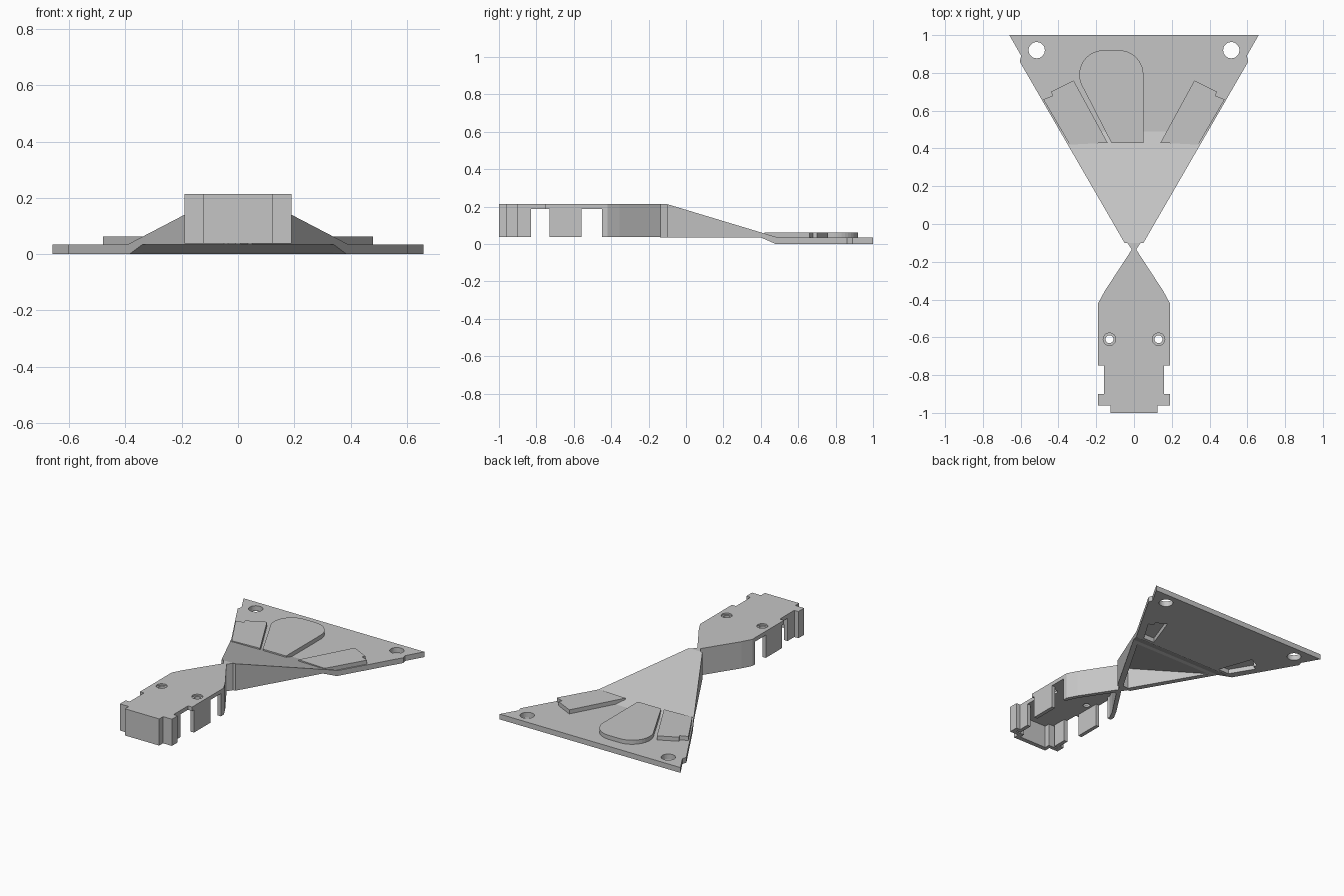
import bpy, bmesh, math
from mathutils import Vector

old = bpy.data.objects.get("Cube")
if old:
    bpy.data.objects.remove(old)

grey = bpy.data.materials.new("plain grey")
grey.use_nodes = True
colour = (0.56, 0.56, 0.56, 1)
grey.diffuse_color = colour
grey.node_tree.nodes["Principled BSDF"].inputs["Base Color"].default_value = colour


def prism(name, points, low, high, axis="z"):
    """Extrude a plan (x, y) outline along z, or a side (y, z) outline along x."""
    place = (lambda a, b, d: (a, b, d)) if axis == "z" else (lambda a, b, d: (d, a, b))
    bm = bmesh.new()
    base = bm.faces.new([bm.verts.new(place(a, b, low)) for a, b in points])
    grown = bmesh.ops.extrude_face_region(bm, geom=[base])["geom"]
    shift = Vector(place(0, 0, high - low))
    bmesh.ops.translate(bm, vec=shift, verts=[g for g in grown if isinstance(g, bmesh.types.BMVert)])
    bmesh.ops.recalc_face_normals(bm, faces=bm.faces)
    mesh = bpy.data.meshes.new(name)
    bm.to_mesh(mesh)
    bm.free()
    mesh.materials.append(grey)
    ob = bpy.data.objects.new(name, mesh)
    bpy.context.collection.objects.link(ob)
    return ob


def combine(ob, tool, operation="DIFFERENCE"):
    """Apply a boolean and discard the tool."""
    tool.hide_render = True
    mod = ob.modifiers.new("cut", "BOOLEAN")
    mod.operation, mod.object, mod.solver = operation, tool, "EXACT"
    bpy.context.view_layer.update()
    graph = bpy.context.evaluated_depsgraph_get()
    result = bpy.data.meshes.new_from_object(ob.evaluated_get(graph))
    ob.modifiers.clear()
    ob.data = result
    bpy.data.objects.remove(tool)


def both_sides(half):
    return half + [(-x, y) for x, y in reversed(half)]


def arc(cx, cy, r, start, end, steps):
    turns = [math.radians(start + (end - start) * i / steps) for i in range(steps + 1)]
    return [(cx + r * math.cos(t), cy + r * math.sin(t)) for t in turns]


def drill(ob, x, y, r, low, high):
    combine(ob, prism("drill", arc(x, y, r, 0, 348.75, 31), low, high))


# Triangular fan: plan outline trimmed by the side profile
fan = prism("fan_plate", both_sides([
    (0.008, -0.14), (0.035, -0.1), (0.05, -0.1), (0.605, 0.86), (0.597, 0.89), (0.66, 1)]),
    -0.05, 0.3)
combine(fan, prism("fan_profile", [
    (-0.2, 0.035), (0.4, 0.035), (0.48, 0), (1.1, 0), (1.1, 0.035),
    (0.49, 0.035), (-0.1, 0.213), (-0.2, 0.213)], -1, 1, "x"), "INTERSECT")

# Hollow beneath the slope, leaving thin side walls
hollow = prism("fan_hollow", both_sides([(0.02, -0.08), (0.37, 0.52)]), -0.1, 0.3)
combine(hollow, prism("hollow_profile", [
    (-0.09, -0.05), (0.48, -0.05), (0.48, 0.002), (-0.09, 0.178)], -1, 1, "x"), "INTERSECT")
combine(fan, hollow)

# Raised side ribs with shallow pockets beneath, and corner holes
rib = [(0.14, 0.43), (0.32, 0.76), (0.44, 0.7), (0.43, 0.68), (0.48, 0.66), (0.34, 0.42)]
pocket = [(0.26, 0.5), (0.34, 0.725), (0.41, 0.69), (0.4, 0.67), (0.43, 0.65), (0.34, 0.5)]
for side, label in ((1, "left"), (-1, "right")):
    prism(label + "_rib", [(side * x, y) for x, y in rib], 0.034, 0.062)
    combine(fan, prism("pocket", [(side * x, y) for x, y in pocket], -0.05, 0.03))
    drill(fan, side * 0.515, 0.92, 0.043, -0.1, 0.1)

# Plain raised pad with a rounded end
pad = [(-0.12, 0.43), (0.05, 0.43)]
pad += arc(-0.08, 0.79, 0.13, 0, 90, 10) + arc(-0.16, 0.79, 0.13, 90, 215, 14)
prism("rounded_pad", pad, 0.034, 0.062)

# Front housing: an open-bottomed shell
housing = prism("front_housing", both_sides([
    (0.125, -1), (0.125, -0.96), (0.19, -0.96), (0.19, -0.9), (0.16, -0.9),
    (0.16, -0.75), (0.19, -0.75), (0.19, -0.42), (0.155, -0.355), (0.008, -0.13)]),
    0.037, 0.213)
combine(housing, prism("housing_hollow", both_sides([
    (0.1, -0.97), (0.1, -0.935), (0.162, -0.935), (0.162, -0.925), (0.135, -0.925),
    (0.135, -0.73), (0.165, -0.73), (0.165, -0.43), (0.135, -0.37), (0.008, -0.18)]),
    -0.1, 0.187))

# Side openings and countersunk screw holes in the housing
for start, end in ((-0.83, -0.73), (-0.56, -0.45)):
    combine(housing, prism("opening", [
        (start, -0.1), (end, -0.1), (end, 0.187), (start, 0.187)], -0.5, 0.5, "x"))
for x in (-0.13, 0.13):
    drill(housing, x, -0.61, 0.033, 0.203, 0.3)
    drill(housing, x, -0.61, 0.021, 0.1, 0.3)
